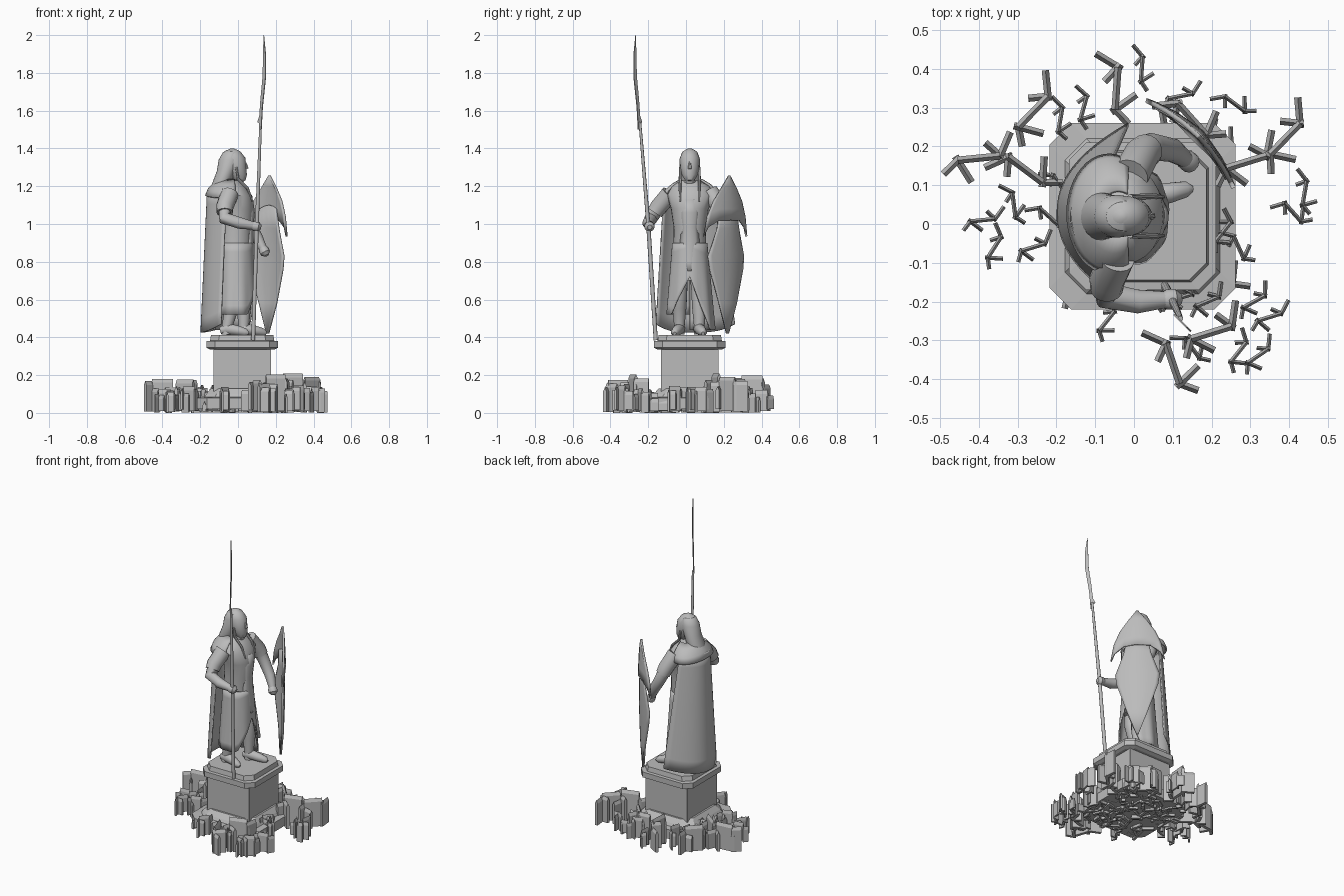
import bpy, bmesh, math, random
from mathutils import Vector

random.seed(4)
stone = bpy.data.materials.new("grey_stone")
stone.diffuse_color = (0.5, 0.5, 0.5, 1)
R2 = math.sqrt(2)


def make(name, verts, faces, smooth=True, thick=0):
    me = bpy.data.meshes.new(name)
    me.from_pydata([tuple(v) for v in verts], [], faces)
    bm = bmesh.new()
    bm.from_mesh(me)
    bmesh.ops.recalc_face_normals(bm, faces=bm.faces)
    bm.to_mesh(me)
    bm.free()
    me.materials.append(stone)
    ob = bpy.data.objects.new(name, me)
    bpy.context.collection.objects.link(ob)
    if thick:
        m = ob.modifiers.new("thickness", 'SOLIDIFY')
        m.thickness = thick
        m.offset = 0
    if smooth:
        bpy.ops.object.select_all(action='DESELECT')
        ob.select_set(True)
        bpy.context.view_layer.objects.active = ob
        bpy.ops.object.shade_smooth_by_angle(angle=math.radians(38))
    return ob


def skin(name, rings, smooth=True, cap=True, closed=True, thick=0):
    n = len(rings[0])
    verts = [p for r in rings for p in r]
    faces = []
    for i in range(len(rings) - 1):
        for j in range(n if closed else n - 1):
            k = (j + 1) % n
            faces.append((i * n + j, i * n + k, (i + 1) * n + k, (i + 1) * n + j))
    if cap:
        faces += [tuple(range(n)), tuple(range(len(verts) - n, len(verts)))]
    return make(name, verts, faces, smooth, thick)


def loft(name, rows, n=24):
    """Stack of ellipses: z, centre x, centre y, radius x, radius y."""
    return skin(name, [[(cx + rx * math.cos(a), cy + ry * math.sin(a), z)
                        for a in [2 * math.pi * j / n for j in range(n)]]
                       for z, cx, cy, rx, ry in rows])


def tube(name, pts, radii, n=12):
    pts = [Vector(p) for p in pts]
    rings = []
    for i, p in enumerate(pts):
        d = (pts[min(i + 1, len(pts) - 1)] - pts[max(i - 1, 0)]).normalized()
        u = d.cross(Vector((0.31, 0.93, 0.17))).normalized()
        v = d.cross(u)
        rings.append([p + radii[i] * (u * math.cos(a) + v * math.sin(a))
                      for a in [2 * math.pi * j / n for j in range(n)]])
    return skin(name, rings)


def block(name, rows, c):
    """Chamfered square slabs: half size, z."""
    cx, cy = 0.022, 0.02
    rings = []
    for h, z in rows:
        k = h - c
        rings.append([(cx + x, cy + y, z) for x, y in
                      [(h, -k), (h, k), (k, h), (-k, h), (-h, k), (-h, -k), (-k, -h), (k, -h)]])
    return skin(name, rings, smooth=False)


# Pedestal
block("pedestal_foot", [(0.24, 0.02), (0.24, 0.08), (0.2, 0.083), (0.19, 0.1), (0.165, 0.13)],
      0.055)
block("pedestal_shaft", [(0.153, 0.03), (0.153, 0.345)], 0.001)
block("pedestal_cornice", [(0.17, 0.335), (0.19, 0.345), (0.19, 0.38), (0.17, 0.382),
                           (0.165, 0.412)], 0.045)

# Upright ridged slabs clustered round the pedestal
sv, sf = [], []


def slab(x, y, a, length, w, z0, z1):
    b = len(sv)
    c, s = math.cos(a) * length / 2, math.sin(a) * length / 2
    nx, ny = -math.sin(a) * w / 2, math.cos(a) * w / 2
    for z in (z0, z1 - 0.02):
        sv.extend([(x - c - nx, y - s - ny, z), (x + c - nx, y + s - ny, z),
                   (x + c + nx, y + s + ny, z), (x - c + nx, y - s + ny, z)])
    sv.extend([(x - c, y - s, z1), (x + c, y + s, z1)])
    for f in [(0, 3, 2, 1), (0, 1, 5, 4), (1, 2, 6, 9, 5), (2, 3, 7, 6), (3, 0, 4, 8, 7),
              (4, 5, 9, 8), (6, 7, 8, 9)]:
        sf.append(tuple(b + i for i in f))


def clump(x, y, a, size, top):
    slab(x, y, a, size, size * 0.17, 0.01, top)
    for s in (-1, 1):
        ex, ey = x + s * math.cos(a) * size / 2, y + s * math.sin(a) * size / 2
        for t, l in ((0.95, 0.72), (2.3, 0.55)):
            b = a + s * t + random.uniform(-0.2, 0.2)
            ll = size * l
            slab(ex + math.cos(b) * ll * 0.35, ey + math.sin(b) * ll * 0.35, b, ll, size * 0.17,
                 random.uniform(0, 0.02), top * random.uniform(0.68, 0.95))


big = [(-0.40, 0.17, 0.1), (-0.26, 0.29, 0.8), (-0.045, 0.35, 1.5), (0.29, 0.16, 0.3),
       (0.39, 0.22, 0.8), (0.10, -0.36, 1.9), (0.20, -0.28, 0.3), (-0.28, 0.14, 2.5),
       (0.15, 0.27, 2.3)]
small = [(-0.39, 0.01, 0.1), (-0.36, -0.06, 1.0), (-0.26, -0.06, 0.3), (0.41, 0.03, 2.3),
         (0.44, 0.08, 1.4), (0.27, -0.06, 2.0), (0.31, -0.20, 0.5), (0.35, -0.24, 0.3),
         (0.15, -0.32, 2.2), (0.27, -0.33, 0.9), (0.32, -0.34, 0.6), (0.12, 0.33, 0.2),
         (0.26, 0.31, 2.5), (-0.19, 0.27, 1.4), (-0.07, -0.25, 0.9), (-0.19, 0.1, 2.2),
         (0.23, -0.02, 0.9), (0.12, -0.19, 0.3), (0.02, 0.40, 1.5), (-0.31, 0.05, 1.7),
         (-0.22, 0.02, 2.4), (0.19, -0.2, 0.4), (-0.13, 0.3, 1.3)]
for x, y, a in big:
    clump(x, y, a, 0.11, random.uniform(0.17, 0.215))
for x, y, a in small:
    clump(x, y, a, 0.064, random.uniform(0.11, 0.15))
for i in range(28):  # buried under the pedestal
    clump(random.uniform(-0.2, 0.24), random.uniform(-0.18, 0.22),
          random.uniform(0, 3), random.choice((0.07, 0.1)), 0.075)
make("upright_slabs", sv, sf, smooth=False)

# Torso and shoulder mantle
loft("torso", [(0.70, -0.015, 0.02, 0.085, 0.085), (0.85, -0.015, 0.02, 0.085, 0.088),
               (0.98, -0.01, 0.02, 0.085, 0.085), (1.08, -0.005, 0.02, 0.09, 0.1),
               (1.15, -0.015, 0.025, 0.09, 0.125), (1.2, -0.03, 0.025, 0.07, 0.1),
               (1.23, -0.03, 0.02, 0.04, 0.05)])
rings = []
for z, r, q, x in ((1.245, 0.05, 0.058, -0.04), (1.22, 0.072, 0.1, -0.05),
                   (1.185, 0.095, 0.14, -0.06), (1.15, 0.105, 0.15, -0.065)):
    rings.append([(x + r * math.cos(a), 0.027 + q * math.sin(a),
                   z - 0.012 * abs(math.sin(a))) for a in
                  [math.radians(62 + 236 * j / 28) for j in range(29)]])
skin("shoulder_mantle", rings, cap=False, closed=False, thick=0.01)

# Skirt of the robe, open at the front in an inverted V
N = 48
rings = []
for i in range(9):
    t = i / 8
    ring = []
    for j in range(N + 1):
        a = -math.pi + 2 * math.pi * j / N
        low = 0.44 if a > 0 else 0.52
        k = min(1, abs(a) / 0.95)
        hem = 0.72 + (low - 0.72) * k
        z = 0.9 + (hem - 0.9) * t
        d = (0.9 - z) / 0.46
        fold = 1 + 0.03 * d * math.sin(a * 9)
        ring.append((-0.012 + (0.087 + 0.025 * d) * fold * math.cos(a),
                     0.02 + (0.089 + 0.04 * d) * fold * math.sin(a), z))
    rings.append(ring)
skin("robe_skirt", rings, cap=False, closed=False, thick=0.008)

# Front panel over chest and belt
rings = []
for z, x, h in ((1.13, 0.077, 0.05), (1.06, 0.086, 0.05), (0.98, 0.078, 0.042),
                (0.88, 0.078, 0.052), (0.80, 0.082, 0.045), (0.75, 0.086, 0.025)):
    rings.append([(x - 0.022 * u * u, 0.02 + h * u, z) for u in (-1, -.6, -.2, .2, .6, 1)])
skin("front_panel", rings, cap=False, closed=False, thick=0.008)

# Cape, sweeping further forward on the shield side
rings = []
for i in range(11):
    t = i / 10
    row = []
    for u in [-1 + j / 12 for j in range(25)]:
        hw = 0.135 + (0.09 if u > 0 else 0.055) * t
        wrap = 0.1 + (0.08 if u > 0 else 0.005) * t
        row.append((-0.16 - 0.035 * t + wrap * abs(u) ** 2.2, 0.02 + 0.012 * t + hw * u,
                    1.18 - 0.755 * t + 0.045 * t * abs(u) ** 3))
    rings.append(row)
skin("cape", rings, cap=False, closed=False, thick=0.008)

# Legs and feet
for side, x, y, toe, ty in (("right", -0.06, -0.035, 0.055, -0.06), ("left", 0.03, 0.07, 0.15, 0.09)):
    tube(side + "_leg", [(0, y * 0.8, 0.78), (x * 0.4 + 0.015, y, 0.65), (x * 0.7 + 0.01, y, 0.56),
                         (x, y, 0.45), (x, y, 0.415)], [0.04, 0.042, 0.038, 0.027, 0.028], 16)
    tube(side + "_foot", [(x - 0.035, y, 0.435), (x, y, 0.445),
                          ((x + toe) / 2, (y + ty) / 2, 0.436), (toe - 0.015, ty, 0.426),
                          (toe, ty, 0.42)], [0.018, 0.032, 0.027, 0.021, 0.009])

# Arms: short sleeve, forearm, fist
arms = {"right": [(-0.045, -0.085, 1.16), (-0.07, -0.145, 1.09), (-0.07, -0.185, 1.03),
                  (0.01, -0.2, 1.005), (0.085, -0.195, 0.99)],
        "left": [(-0.01, 0.125, 1.17), (0.02, 0.18, 1.09), (0.045, 0.2, 1.02),
                 (0.1, 0.19, 0.93), (0.135, 0.165, 0.865)]}
for side, p in arms.items():
    tube(side + "_arm", p, [0.045, 0.04, 0.035, 0.031, 0.021], 16)
    tube(side + "_sleeve", p[:2] + [[(a + b) / 2 for a, b in zip(p[1], p[2])]],
         [0.048, 0.046, 0.043], 16)
    h = Vector(p[4])
    d = (h - Vector(p[3])).normalized()
    tube(side + "_fist", [h - d * 0.015, h, h + d * 0.022, h + d * 0.038],
         [0.018, 0.027, 0.027, 0.012])

# Head, hair and braids
loft("head", [(1.18, -0.02, 0.02, 0.035, 0.038), (1.228, -0.005, 0.02, 0.036, 0.033),
              (1.232, 0.01, 0.02, 0.03, 0.025), (1.26, 0.002, 0.02, 0.045, 0.042),
              (1.30, -0.01, 0.02, 0.054, 0.05), (1.35, -0.023, 0.02, 0.062, 0.052),
              (1.385, -0.03, 0.02, 0.042, 0.037), (1.4, -0.03, 0.02, 0.008, 0.008)])
loft("hair", [(1.14, -0.11, 0.02, 0.01, 0.012), (1.17, -0.105, 0.02, 0.04, 0.05),
              (1.22, -0.085, 0.02, 0.05, 0.062), (1.28, -0.062, 0.02, 0.05, 0.055),
              (1.34, -0.042, 0.02, 0.06, 0.055), (1.38, -0.034, 0.02, 0.046, 0.041),
              (1.4, -0.03, 0.02, 0.01, 0.01)])
tube("nose", [(0.035, 0.02, 1.335), (0.044, 0.02, 1.31), (0.046, 0.02, 1.292)],
     [0.004, 0.008, 0.01], 6)
for s in (-1, 1):
    tube("braid", [(-0.01, 0.02 + s * 0.05, 1.3), (0.0, 0.02 + s * 0.05, 1.24),
                   (0.05, 0.02 + s * 0.052, 1.19), (0.077, 0.02 + s * 0.05, 1.12)],
         [0.007, 0.008, 0.008, 0.004], 8)

# Spear: shaft and curved flat blade
tube("spear_shaft", [(0.08, -0.16, 0.385), (0.10, -0.2, 1.0), (0.12, -0.244, 1.54)],
     [0.011, 0.011, 0.007], 10)
outline = [(-0.267, 1.5), (-0.276, 1.62), (-0.300, 1.78), (-0.299, 1.9), (-0.285, 2.0),
           (-0.282, 1.9), (-0.278, 1.78), (-0.262, 1.66), (-0.253, 1.57), (-0.238, 1.54),
           (-0.252, 1.535), (-0.255, 1.5)]
make("spear_blade", [((-0.13 - s * R2) / 2, (-0.13 + s * R2) / 2, z) for s, z in outline],
     [tuple(range(len(outline)))], smooth=False, thick=0.005)


# Shield: ridged body and hooked crest, facing +x +y
def shield(name, edge, lift, power):
    """edge rows: half width, edge z, centre z."""
    rings = []
    for h, ze, zc in edge:
        ring = []
        for u in (-1, -0.85, -0.5, 0, 0.5, 0.85, 1):
            s = h * u
            out = lift + 0.028 - 1.2 * s * s - 0.08 * abs(s) - 0.10 * (zc - 0.85) ** 2
            ring.append((0.15 + (s + out) / R2, 0.212 + (-s + out) / R2,
                         zc + (ze - zc) * abs(u) ** power))
        rings.append(ring)
    skin(name, rings, cap=False, closed=False, thick=0.012)


shield("shield_body", [(0.06, 1.08, 1.1), (0.08, 0.97, 0.98), (0.132, 0.83, 0.84),
                       (0.122, 0.76, 0.76), (0.064, 0.58, 0.58), (0.006, 0.42, 0.42)], 0.0, 2)
shield("shield_crest", [(0.004, 1.255, 1.257), (0.055, 1.19, 1.2), (0.105, 1.12, 1.13),
                        (0.14, 1.04, 1.08), (0.16, 0.935, 1.02)], 0.01, 5)
